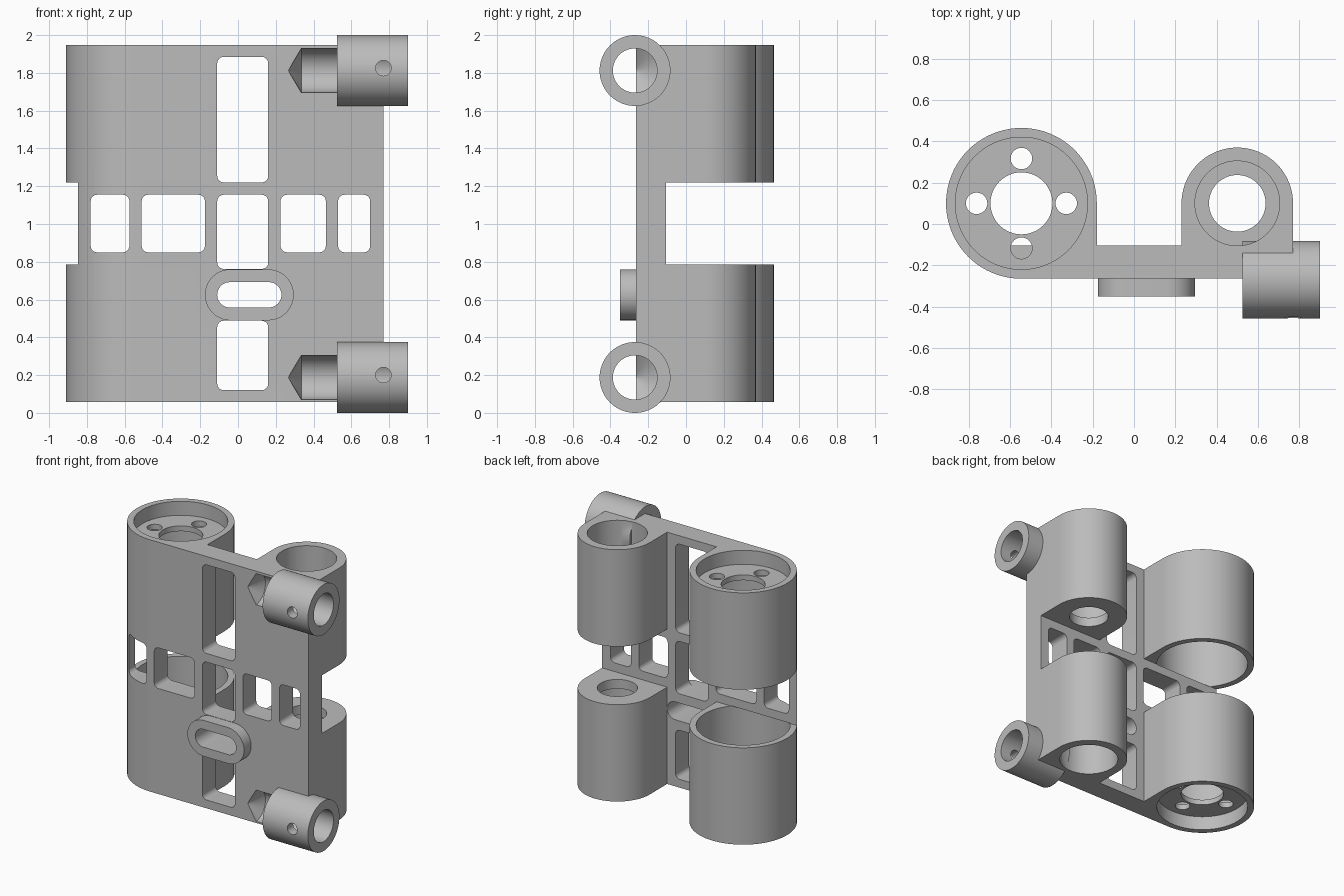
import bpy, bmesh
from math import sin, cos, pi, radians
from mathutils import Matrix, Vector

if "Cube" in bpy.data.objects:
    bpy.data.objects.remove(bpy.data.objects["Cube"], do_unlink=True)

grey = bpy.data.materials.new("plain grey")
grey.use_nodes = True
grey.diffuse_color = (0.5, 0.5, 0.5, 1)
for node in grey.node_tree.nodes:
    if node.type == 'BSDF_PRINCIPLED':
        node.inputs["Base Color"].default_value = grey.diffuse_color


def finish(bm, name):
    bmesh.ops.remove_doubles(bm, verts=bm.verts, dist=1e-5)
    bmesh.ops.recalc_face_normals(bm, faces=bm.faces)
    mesh = bpy.data.meshes.new(name)
    bm.to_mesh(mesh)
    bm.free()
    mesh.materials.append(grey)
    obj = bpy.data.objects.new(name, mesh)
    bpy.context.collection.objects.link(obj)
    return obj


def arc(cx, cy, r, start, end, steps):
    angles = [radians(start + (end - start) * i / steps) for i in range(steps + 1)]
    return [(cx + r * cos(a), cy + r * sin(a)) for a in angles]


def prism(name, outline, axis, a, b):
    """Extrude a 2D outline along Z (outline in XY) or Y (outline in XZ)."""
    place = (lambda u, v, t: (u, v, t)) if axis == 'Z' else (lambda u, v, t: (u, t, v))
    bm = bmesh.new()
    face = bm.faces.new([bm.verts.new(place(u, v, a)) for u, v in outline])
    ext = bmesh.ops.extrude_face_region(bm, geom=[face])
    verts = [g for g in ext["geom"] if isinstance(g, bmesh.types.BMVert)]
    bmesh.ops.translate(bm, verts=verts, vec=Vector(place(0, 0, b - a)))
    return finish(bm, name)


def rounded(x0, x1, z0, z1, r, steps=8):
    return (arc(x1 - r, z1 - r, r, 0, 90, steps) + arc(x0 + r, z1 - r, r, 90, 180, steps)
            + arc(x0 + r, z0 + r, r, 180, 270, steps) + arc(x1 - r, z0 + r, r, 270, 360, steps))


def cylinder(name, axis, u, v, r, a, b, tip=0, segments=72):
    """Cylinder from a to b along an axis; tip adds a drill point at the a end."""
    a, b = min(a, b), max(a, b)
    bm = bmesh.new()
    bmesh.ops.create_cone(bm, cap_ends=True, segments=segments, radius1=r, radius2=r, depth=b - a)
    if tip:
        cap = min(bm.faces, key=lambda f: f.calc_center_median().z)
        point = bmesh.ops.poke(bm, faces=[cap])["verts"][0]
        point.co.z -= tip
    mid = (a + b) / 2
    turn = {'X': Matrix.Rotation(pi / 2, 4, 'Y'), 'Y': Matrix.Rotation(-pi / 2, 4, 'X'),
            'Z': Matrix.Identity(4)}[axis]
    spot = {'X': (mid, u, v), 'Y': (u, mid, v), 'Z': (u, v, mid)}[axis]
    bm.transform(Matrix.Translation(spot) @ turn)
    return finish(bm, name)


def combine(target, other, operation):
    mod = target.modifiers.new(operation.lower(), 'BOOLEAN')
    mod.operation, mod.object, mod.solver = operation, other, 'EXACT'
    bpy.context.view_layer.objects.active = target
    bpy.ops.object.modifier_apply(modifier=mod.name)
    bpy.data.objects.remove(other, do_unlink=True)


def cut(other):
    combine(body, other, 'DIFFERENCE')


def join(other):
    combine(body, other, 'UNION')


# Main dimensions
MID, HALF, GAP = 1.003, 0.945, 0.218
FRONT, BACK = -0.265, -0.105
BIG_X, SMALL_X, CY = -0.545, 0.5, 0.1

# Body: flat plate with two round barrels behind it
outline = [(0.77, FRONT)]
outline += arc(SMALL_X, CY, 0.27, 0, 180, 40)
outline += [(0.23, BACK), (-0.18, BACK)]
outline += arc(BIG_X, CY, 0.365, 0, 270, 60)
body = prism("bracket_body", outline, 'Z', MID - HALF, MID + HALF)

# Barrel bores, same at both ends
for s in (1, -1):
    def z(d):
        return MID + s * d

    # Large barrel: bore from the gap, thin web, recess at the outer end
    cut(cylinder("large_bore", 'Z', BIG_X, CY, 0.32, z(GAP - 0.002), z(HALF - 0.145)))
    cut(cylinder("end_recess", 'Z', BIG_X, CY, 0.32, z(HALF - 0.105), z(HALF + 0.1)))
    cut(cylinder("web_hole", 'Z', BIG_X, CY, 0.15, z(HALF - 0.2), z(HALF - 0.05)))
    for k in range(4):
        hx, hy = BIG_X + 0.217 * cos(k * pi / 2), CY + 0.217 * sin(k * pi / 2)
        cut(cylinder("bolt_hole", 'Z', hx, hy, 0.052, z(HALF - 0.2), z(HALF - 0.05), segments=32))
    # Small barrel: bore from the outer end, smaller hole at the gap
    cut(cylinder("small_bore", 'Z', SMALL_X, CY, 0.205, z(GAP + 0.07), z(HALF + 0.1)))
    cut(cylinder("small_hole", 'Z', SMALL_X, CY, 0.137, z(GAP - 0.05), z(GAP + 0.15)))

# Gap between the upper and lower barrels
gap = [(-1.2, BACK), (1.2, BACK), (1.2, 0.8), (-1.2, 0.8)]
cut(prism("barrel_gap", gap, 'Z', MID - GAP, MID + GAP))

# Windows through the plate
windows = [(-0.78, -0.575, 0.85, 1.155), (-0.51, -0.175, 0.85, 1.155),
           (0.225, 0.465, 0.85, 1.155), (0.53, 0.70, 0.85, 1.155),
           (-0.11, 0.16, 0.762, 1.155), (-0.11, 0.16, 1.22, 1.885),
           (-0.11, 0.16, 0.12, 0.488)]
for w in windows:
    cut(prism("window", rounded(*w, 0.035), 'Y', -0.32, -0.04))

# Slotted boss on the front
join(prism("slot_boss", rounded(-0.175, 0.295, 0.49, 0.76, 0.135, 16), 'Y', -0.35, -0.2))
cut(prism("slot", rounded(-0.11, 0.23, 0.558, 0.692, 0.067, 12), 'Y', -0.5, -0.02))

# Cross tubes at the top and bottom corners, drilled into the plate
for tz in (0.1875, 1.8125):
    join(cylinder("cross_tube", 'X', -0.27, tz, 0.1875, 0.525, 0.9))
    cut(cylinder("tube_drill", 'X', -0.27, tz, 0.117, 0.335, 1.0, tip=0.07))
    cut(cylinder("screw_hole", 'Y', 0.77, tz + 0.013, 0.041, -0.55, -0.27, segments=32))

# Smooth round walls, sharp edges
bpy.ops.object.select_all(action='DESELECT')
body.select_set(True)
bpy.context.view_layer.objects.active = body
bpy.ops.object.shade_smooth_by_angle(angle=radians(30))
